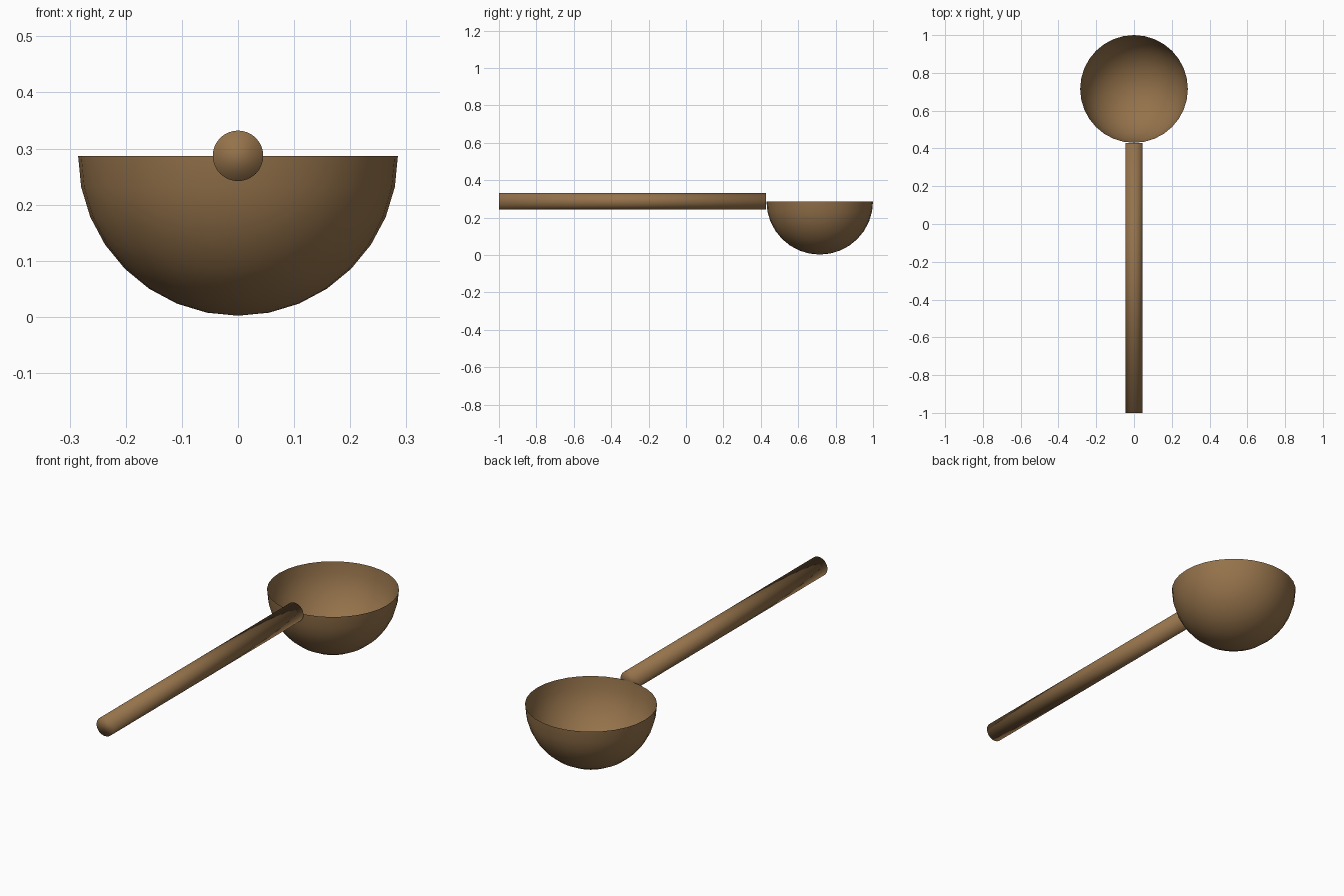
import bpy, bmesh, math
from mathutils import Matrix, Vector

if "Cube" in bpy.data.objects:
    bpy.data.objects.remove(bpy.data.objects["Cube"])

wood = bpy.data.materials.new("wood")
wood.diffuse_color = (0.30, 0.17, 0.07, 1)
wood.use_nodes = True
wood.node_tree.nodes["Principled BSDF"].inputs["Base Color"].default_value = wood.diffuse_color

R, RIM_Z, BOWL_Y = 0.285, 0.287, 0.715


def finish(bm, name):
    bmesh.ops.recalc_face_normals(bm, faces=bm.faces)
    for f in bm.faces:
        f.smooth = True
    mesh = bpy.data.meshes.new(name)
    bm.to_mesh(mesh)
    bm.free()
    mesh.materials.append(wood)
    obj = bpy.data.objects.new(name, mesh)
    bpy.context.collection.objects.link(obj)
    return obj


# Bowl: open lower half of a sphere, a thin single shell
bm = bmesh.new()
bmesh.ops.create_uvsphere(bm, u_segments=32, v_segments=16, radius=R)
bmesh.ops.delete(bm, geom=[v for v in bm.verts if v.co.z > 0.001], context='VERTS')
bmesh.ops.translate(bm, verts=bm.verts, vec=(0, BOWL_Y, RIM_Z))
bowl = finish(bm, "bowl")
# Outward facing shell
if bowl.data.polygons[0].normal.dot(bowl.data.polygons[0].center - Vector((0, BOWL_Y, RIM_Z))) < 0:
    bowl.data.flip_normals()

# Handle: round rod lying along y, touching the rim
y0, y1 = -1.0, 0.428
bm = bmesh.new()
bmesh.ops.create_cone(bm, cap_ends=True, segments=32, radius1=0.045, radius2=0.045,
                      depth=y1 - y0,
                      matrix=Matrix.Translation((0, (y0 + y1) / 2, RIM_Z))
                      @ Matrix.Rotation(math.pi / 2, 4, 'X'))
finish(bm, "handle")
